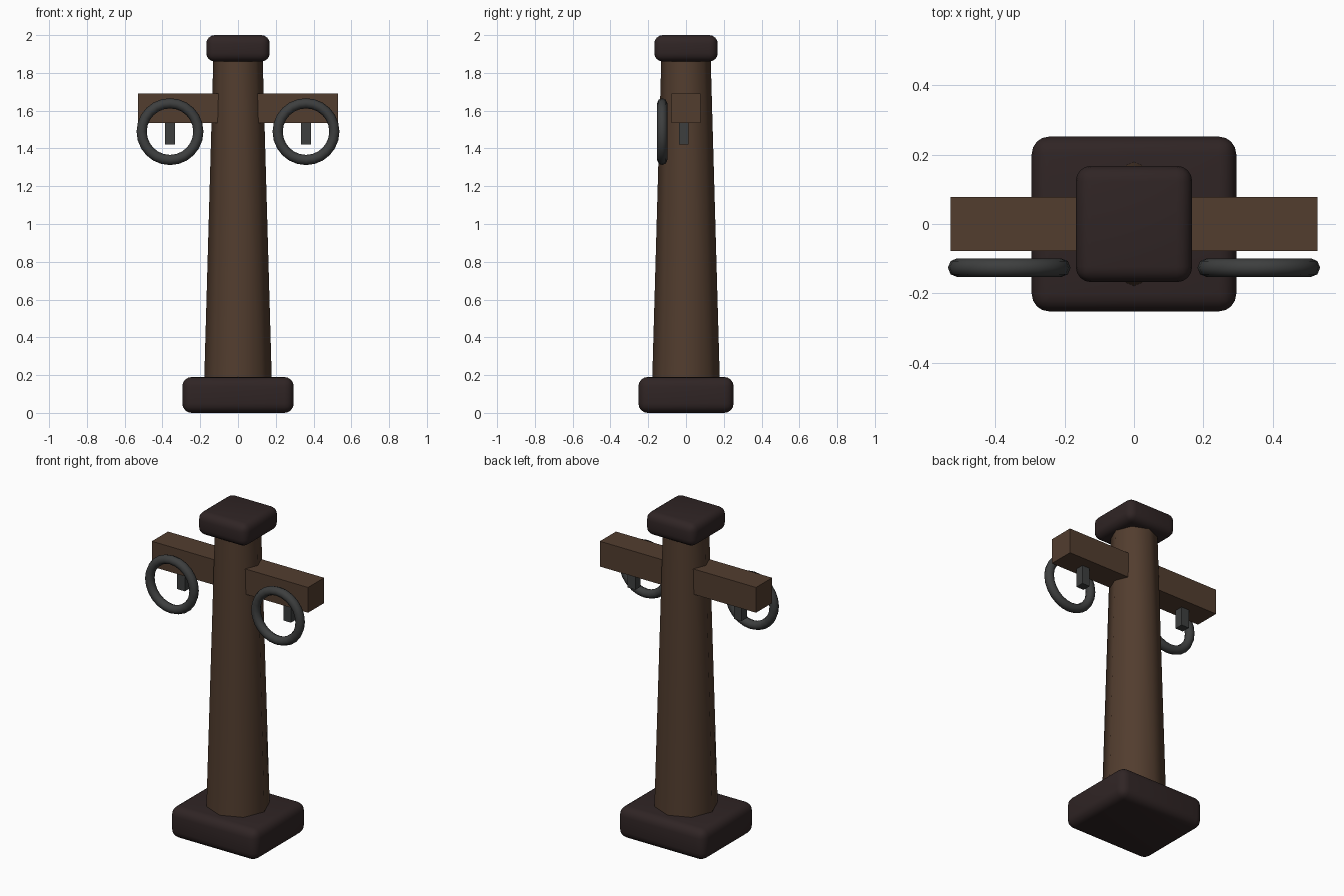
import bpy, math

if "Cube" in bpy.data.objects:
    bpy.data.objects.remove(bpy.data.objects["Cube"])


def material(name, rgb):
    m = bpy.data.materials.new(name)
    m.diffuse_color = (*rgb, 1)
    m.use_nodes = True
    m.node_tree.nodes["Principled BSDF"].inputs["Base Color"].default_value = m.diffuse_color
    return m


WOOD = material("brown wood", (0.085, 0.047, 0.028))
DARK = material("dark wood", (0.029, 0.018, 0.018))
IRON = material("dark iron", (0.047, 0.049, 0.049))


def finish(name, mat, smooth=None):
    ob = bpy.context.object
    ob.name = name
    ob.data.materials.append(mat)
    if smooth:
        bpy.ops.object.shade_smooth_by_angle(angle=math.radians(smooth))
    return ob


def box(name, mat, lo, hi, bevel=0):
    centre = [(a + b) / 2 for a, b in zip(lo, hi)]
    bpy.ops.mesh.primitive_cube_add(size=1, location=centre)
    ob = bpy.context.object
    ob.scale = [b - a for a, b in zip(lo, hi)]
    bpy.ops.object.transform_apply(location=False, rotation=False, scale=True)
    if bevel:
        mod = ob.modifiers.new("bevel", 'BEVEL')
        mod.width = bevel
        mod.segments = 4
        bpy.ops.object.modifier_apply(modifier=mod.name)
    return finish(name, mat, 40 if bevel else None)


# Rounded base and cap
box("base", DARK, (-0.295, -0.252, 0), (0.295, 0.252, 0.19), 0.05)
box("cap", DARK, (-0.168, -0.168, 1.86), (0.168, 0.168, 2.0), 0.045)

# Tapered octagonal post, corners on the axes
bpy.ops.mesh.primitive_cone_add(vertices=8, radius1=0.181, radius2=0.13,
                                depth=1.8, location=(0, 0, 1.0))
post = finish("post", WOOD, 60)

# Crossarm passing through the post
box("crossarm", WOOD, (-0.53, -0.078, 1.535), (0.53, 0.078, 1.69))

# Hanging bracket and ring on each side
for side, s in (("left", -1), ("right", 1)):
    x = 0.36 * s
    box(side + "_bracket", IRON, (x - 0.026, -0.038, 1.42), (x + 0.026, 0.014, 1.56))
    bpy.ops.mesh.primitive_torus_add(major_segments=24, minor_segments=8,
                                     major_radius=0.15, minor_radius=0.027,
                                     location=(x, -0.126, 1.489),
                                     rotation=(math.pi / 2, 0, 0))
    finish(side + "_ring", IRON, 60)
